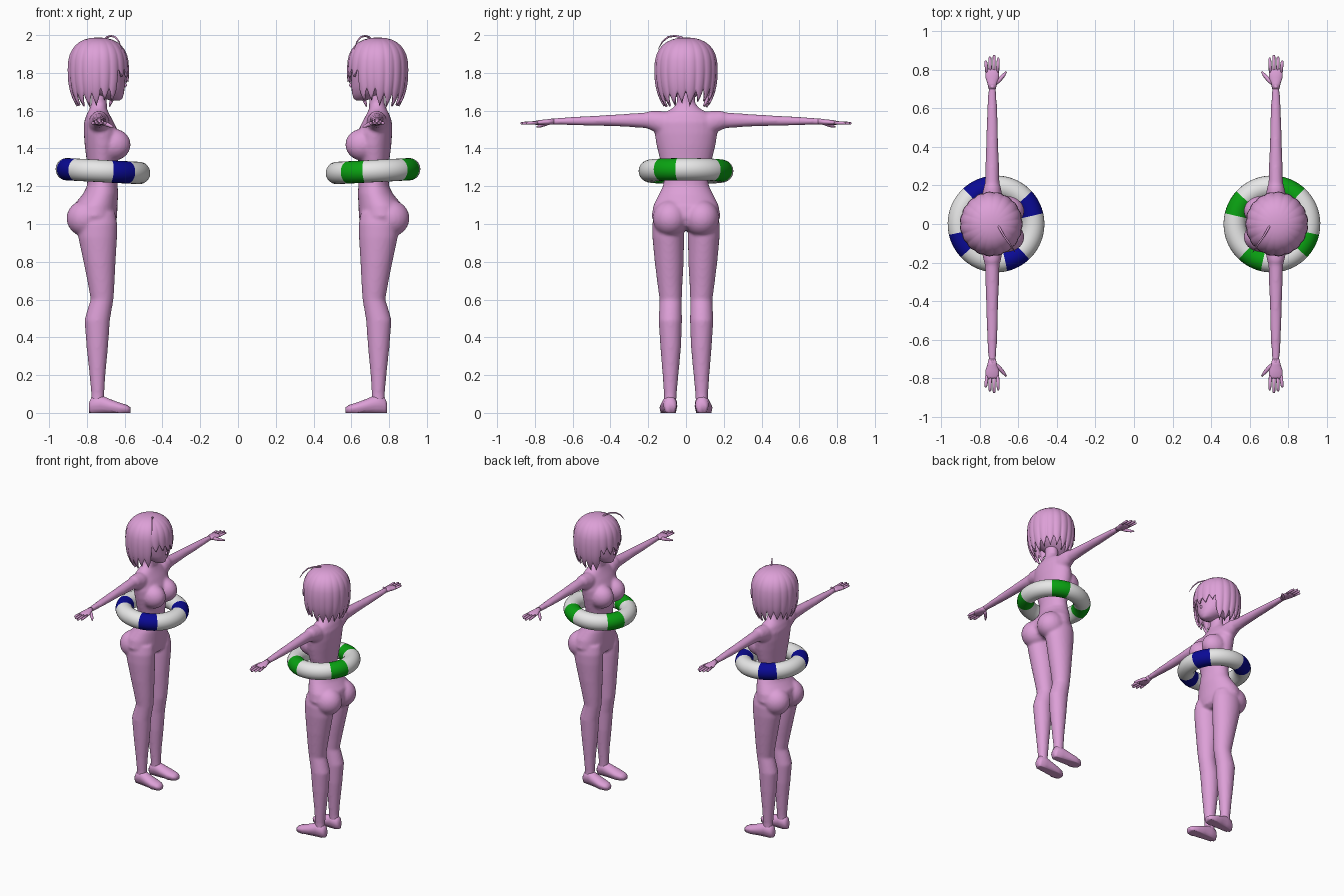
import bpy, bmesh, math, random
from mathutils import Vector, Matrix

if "Cube" in bpy.data.objects:
    bpy.data.objects.remove(bpy.data.objects["Cube"])

CENTER = 0.73   # distance of each figure from the middle


def material(name, rgb):
    m = bpy.data.materials.new(name)
    m.diffuse_color = (*rgb, 1)
    m.use_nodes = True
    m.node_tree.nodes["Principled BSDF"].inputs["Base Color"].default_value = m.diffuse_color
    return m


PINK = material("orchid pink", (0.72, 0.35, 0.68))
WHITE = material("white", (0.8, 0.8, 0.8))
BLUE = material("navy blue", (0.003, 0.003, 0.30))
GREEN = material("green", (0.003, 0.36, 0.006))


def loft(bm, rings, n=20):
    """Closed skin over rings of (centre, first radius vector, second radius vector)."""
    loops = []
    for c, u, v in rings:
        c, u, v = Vector(c), Vector(u), Vector(v)
        loops.append([bm.verts.new(c + u * math.cos(2 * math.pi * i / n) + v * math.sin(2 * math.pi * i / n))
                      for i in range(n)])
    for a, b in zip(loops, loops[1:]):
        for i in range(n):
            bm.faces.new((a[i], a[(i + 1) % n], b[(i + 1) % n], b[i]))
    bm.faces.new(loops[0])
    bm.faces.new(loops[-1])


def upright(z, back, front, half_width, y=0):
    return ((back + front) / 2, y, z), ((front - back) / 2, 0, 0), (0, half_width, 0)


def tube(bm, points, radii, n=8):
    pts = [Vector(p) for p in points]
    rings = []
    for i, p in enumerate(pts):
        t = (pts[min(i + 1, len(pts) - 1)] - pts[max(i - 1, 0)]).normalized()
        u = t.cross(Vector((0.2, 0.1, 1))).normalized()
        rings.append((p, u * radii[i], t.cross(u) * radii[i]))
    loft(bm, rings, n)


def ball(bm, centre, radii):
    m = Matrix.Translation(centre) @ Matrix.Diagonal((*radii, 1))
    bmesh.ops.create_uvsphere(bm, u_segments=24, v_segments=16, radius=1, matrix=m)


def finish(bm, name, side, mats):
    """Place a part; the second figure is the mirror image of the first."""
    for v in bm.verts:
        v.co.x = side * (v.co.x - CENTER)
    bmesh.ops.recalc_face_normals(bm, faces=bm.faces)
    for f in bm.faces:
        f.smooth = True
    me = bpy.data.meshes.new(name)
    bm.to_mesh(me)
    bm.free()
    ob = bpy.data.objects.new(("left_" if side > 0 else "right_") + name, me)
    bpy.context.collection.objects.link(ob)
    for m in mats:
        me.materials.append(m)
    return ob


# z, back, front, half width
TORSO = [(.965, -.08, .05, .08), (.99, -.13, .082, .155), (1.04, -.15, .09, .183), (1.10, -.14, .092, .172),
         (1.16, -.09, .096, .142), (1.20, -.07, .093, .122), (1.26, -.066, .088, .113), (1.34, -.072, .092, .137),
         (1.42, -.082, .108, .157), (1.48, -.086, .10, .166), (1.54, -.085, .072, .16), (1.58, -.072, .05, .135),
         (1.61, -.056, .036, .075), (1.64, -.046, .036, .048), (1.73, -.046, .036, .048)]
# z, back, front, half width, y
LEG = [(.03, -.05, .022, .032, .085), (.10, -.047, .022, .034, .083), (.20, -.056, .028, .042, .082),
       (.35, -.072, .042, .055, .081), (.49, -.083, .052, .062, .083), (.55, -.066, .062, .06, .082),
       (.60, -.05, .071, .059, .081), (.68, -.064, .076, .066, .085), (.80, -.088, .082, .077, .089),
       (.93, -.116, .09, .084, .094), (1.0, -.12, .091, .083, .096), (1.06, -.10, .08, .07, .095)]
# x, bottom, top, y, half width
FOOT = [(-.06, .008, .05, .084, .022), (-.045, 0, .085, .084, .035), (0, 0, .095, .086, .039),
        (.05, 0, .074, .09, .044), (.10, 0, .055, .094, .046), (.14, 0, .043, .096, .038),
        (.16, .006, .03, .097, .022)]
# y, radius in x, z, radius in z
ARM = [(.08, .055, 1.53, .06), (.13, .056, 1.535, .064), (.19, .045, 1.549, .05), (.21, .038, 1.549, .042),
       (.32, .035, 1.549, .034), (.42, .031, 1.548, .029), (.50, .030, 1.546, .026), (.60, .026, 1.545, .022),
       (.70, .020, 1.543, .017), (.735, .02, 1.541, .015)]
PALM = [(.70, .019, 1.543, .016), (.73, .025, 1.54, .015), (.76, .036, 1.538, .014), (.79, .036, 1.536, .012),
        (.803, .031, 1.535, .008)]
HEAD = [(1.655, .05, .105, .018), (1.665, .02, .118, .04), (1.69, -.04, .126, .075), (1.73, -.09, .131, .108),
        (1.78, -.13, .13, .128), (1.86, -.14, .137, .135), (1.93, -.11, .11, .105), (1.96, -.05, .05, .05)]


def along_y(y, rx, z, rz, s):
    return (-.005, s * y, z), (rx, 0, 0), (0, 0, rz)


def body(side):
    # torso, limbs and curves merged into one soft surface
    bm = bmesh.new()
    loft(bm, [upright(*r) for r in TORSO], 32)
    for s in (1, -1):
        ball(bm, (.068, s * .068, 1.42), (.094, .078, .085))
        ball(bm, (-.076, s * .083, 1.03), (.102, .093, .097))
        loft(bm, [upright(*r[:4], y=s * r[4]) for r in LEG], 24)
        loft(bm, [along_y(*r, s) for r in ARM], 24)
    ob = finish(bm, "body", side, [PINK])
    rm = ob.modifiers.new("merge", 'REMESH')
    rm.mode, rm.voxel_size, rm.use_smooth_shade = 'VOXEL', .009, True
    sm = ob.modifiers.new("soften", 'SMOOTH')
    sm.factor, sm.iterations = .5, 6

    for s, tag in ((1, "a"), (-1, "b")):
        # feet with flat soles
        bm = bmesh.new()
        loft(bm, [((x, s * y, (lo + hi) / 2), (0, w, 0), (0, 0, (hi - lo) / 2)) for x, lo, hi, y, w in FOOT], 24)
        for v in bm.verts:
            v.co.z = 0 if v.co.z < .014 else v.co.z
        finish(bm, "foot_" + tag, side, [PINK])
        # hands with four fingers and a thumb
        bm = bmesh.new()
        loft(bm, [along_y(*r, s) for r in PALM], 16)
        for i, tip in enumerate((.848, .868, .877, .862)):
            x = -.032 + i * .018
            tube(bm, [(x, s * .785, 1.536), (x * 1.15, s * .83, 1.535), (x * 1.2, s * (tip - .006), 1.533),
                      (x * 1.2, s * tip, 1.533)], (.009, .0085, .007, .003))
        tube(bm, [(.0, s * .722, 1.54), (.03, s * .745, 1.53), (.055, s * .772, 1.519), (.068, s * .79, 1.514)],
             (.012, .012, .009, .004))
        finish(bm, "hand_" + tag, side, [PINK])


def head(side):
    # face and skull with a small nose
    bm = bmesh.new()
    loft(bm, [upright(*r) for r in HEAD], 28)
    ball(bm, (.129, 0, 1.735), (.013, .009, .012))
    finish(bm, "head", side, [PINK])

    # bob hair: dome running down into pointed locks, shorter over the face
    rng = random.Random(4)
    locks, per = 19, 8
    tips = [rng.uniform(-.022, .02) for _ in range(locks)]
    n = locks * per
    bm = bmesh.new()
    grid = []
    for c in range(n):
        a = 2 * math.pi * c / n
        k = c / per
        notch = abs((k + .5) % 1 - .5) * 2
        lock = int(k + .5) % locks
        fringe = min(lock, locks - lock) <= 2
        low = (1.765 if fringe else 1.635) + tips[lock] + (.045 if fringe else .07) * notch
        col = []
        for row in range(1, 15):
            if row <= 8:
                t = row / 8 * math.pi / 2
                r, z = math.sin(t) ** .83, 1.82 + .167 * max(math.cos(t), 0) ** .83
            else:
                z = 1.82 + (low - 1.82) * (row - 8) / 6
                r = 1 - .30 * max((1.82 - z) / .2, 0) ** 2.6
            r *= 1 - .05 * notch ** 2 * (row / 14)
            col.append(bm.verts.new((-.01 + .163 * r * math.cos(a), .168 * r * math.sin(a), z)))
        grid.append(col)
    crown = bm.verts.new((-.01, 0, 1.988))
    for c in range(n):
        p, q = grid[c], grid[(c + 1) % n]
        bm.faces.new((crown, p[0], q[0]))
        for i in range(13):
            bm.faces.new((p[i], p[i + 1], q[i + 1], q[i]))
    ob = finish(bm, "hair", side, [PINK])
    so = ob.modifiers.new("thickness", 'SOLIDIFY')
    so.thickness, so.offset = .012, -1

    # loose curl on the crown
    bm = bmesh.new()
    tube(bm, [(.02, .005, 1.97), (.035, -.025, 1.988), (.055, -.06, 1.996), (.08, -.095, 1.99),
              (.1, -.125, 1.965), (.115, -.148, 1.925)], (.005, .006, .005, .005, .004, .001))
    finish(bm, "hair_curl", side, [PINK])


def swim_ring(side, stripe):
    # inflatable ring with four coloured bands, tipped slightly forward
    bm = bmesh.new()
    big, small = 72, 24
    tilt = Matrix.Translation((.015, 0, 1.28)) @ Matrix.Rotation(math.radians(3), 4, 'Y')
    v = []
    for i in range(big):
        a = math.radians(13 + 360 * i / big)
        v.append([])
        for j in range(small):
            b = 2 * math.pi * j / small
            r = .192 + .059 * math.cos(b)
            v[i].append(bm.verts.new(tilt @ Vector((r * math.cos(a), r * math.sin(a), .059 * math.sin(b)))))
    for i in range(big):
        for j in range(small):
            k, m = (i + 1) % big, (j + 1) % small
            f = bm.faces.new((v[i][j], v[k][j], v[k][m], v[i][m]))
            f.material_index = 1 if i % 18 < 6 else 0
    finish(bm, "swim_ring", side, [WHITE, stripe])


for side, stripe in ((1, BLUE), (-1, GREEN)):
    body(side)
    head(side)
    swim_ring(side, stripe)
